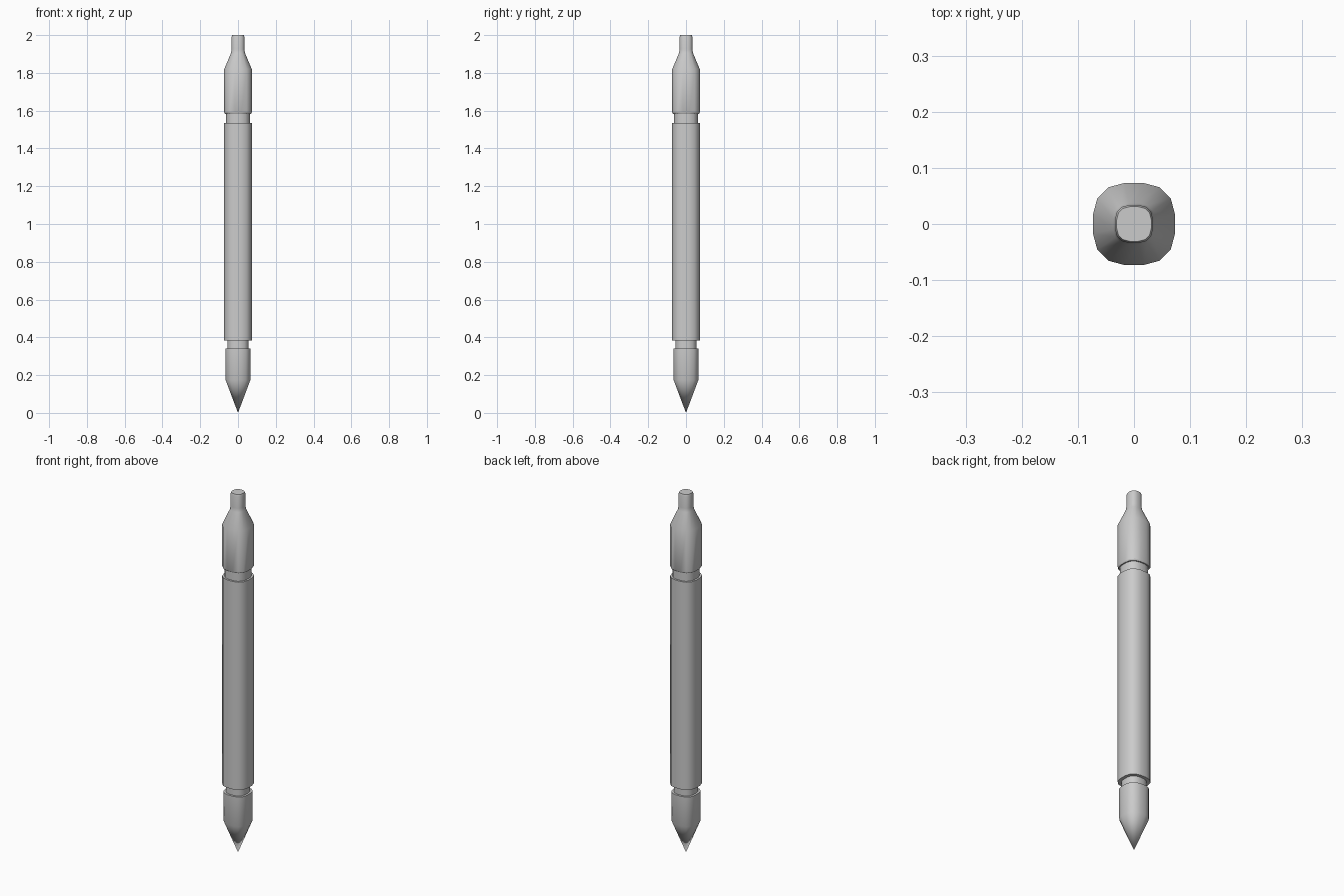
import bpy, bmesh, math

if "Cube" in bpy.data.objects:
    bpy.data.objects.remove(bpy.data.objects["Cube"])

grey = bpy.data.materials.new("light grey")
grey.diffuse_color = (0.6, 0.6, 0.6, 1)
grey.use_nodes = True
grey.node_tree.nodes["Principled BSDF"].inputs["Base Color"].default_value = grey.diffuse_color

# One quadrant of the rounded-square section, half width 1
QUAD = [(1, 0.24), (0.895, 0.63), (0.63, 0.895), (0.24, 1)]
SECTION = []
for k in range(4):
    c, s = round(math.cos(k * math.pi / 2)), round(math.sin(k * math.pi / 2))
    SECTION += [(x * c - y * s, x * s + y * c) for x, y in QUAD]


def loft(name, profile):
    """Stack the section along z; profile is (z, half width)."""
    bm = bmesh.new()
    rings = []
    for z, r in profile:
        if r == 0:
            rings.append([bm.verts.new((0, 0, z))])
        else:
            rings.append([bm.verts.new((x * r, y * r, z)) for x, y in SECTION])
    n = len(SECTION)
    for a, b in zip(rings, rings[1:]):
        for i in range(n):
            j = (i + 1) % n
            if len(a) == 1:
                bm.faces.new((a[0], b[j], b[i]))
            else:
                bm.faces.new((a[i], a[j], b[j], b[i]))
    for ring in (rings[0], rings[-1]):
        if len(ring) > 1:
            bm.faces.new(ring)
    bmesh.ops.recalc_face_normals(bm, faces=bm.faces)
    me = bpy.data.meshes.new(name)
    bm.to_mesh(me)
    bm.free()
    me.materials.append(grey)
    ob = bpy.data.objects.new(name, me)
    bpy.context.collection.objects.link(ob)
    bpy.ops.object.select_all(action='DESELECT')
    ob.select_set(True)
    bpy.context.view_layer.objects.active = ob
    bpy.ops.object.shade_smooth_by_angle(angle=math.radians(30))
    return ob


# Pointed end with its recessed neck
loft("pointed_tip", [(0, 0), (0.175, 0.066), (0.34, 0.067),
                     (0.34, 0.056), (0.382, 0.056)])
# Long barrel
loft("barrel", [(0.382, 0.073), (1.535, 0.073)])
# Recessed neck, cap and stub
loft("cap", [(1.535, 0.063), (1.583, 0.063), (1.583, 0.069), (1.59, 0.073),
             (1.82, 0.073), (1.905, 0.037), (1.925, 0.034),
             (1.99, 0.034), (2.0, 0.031)])
